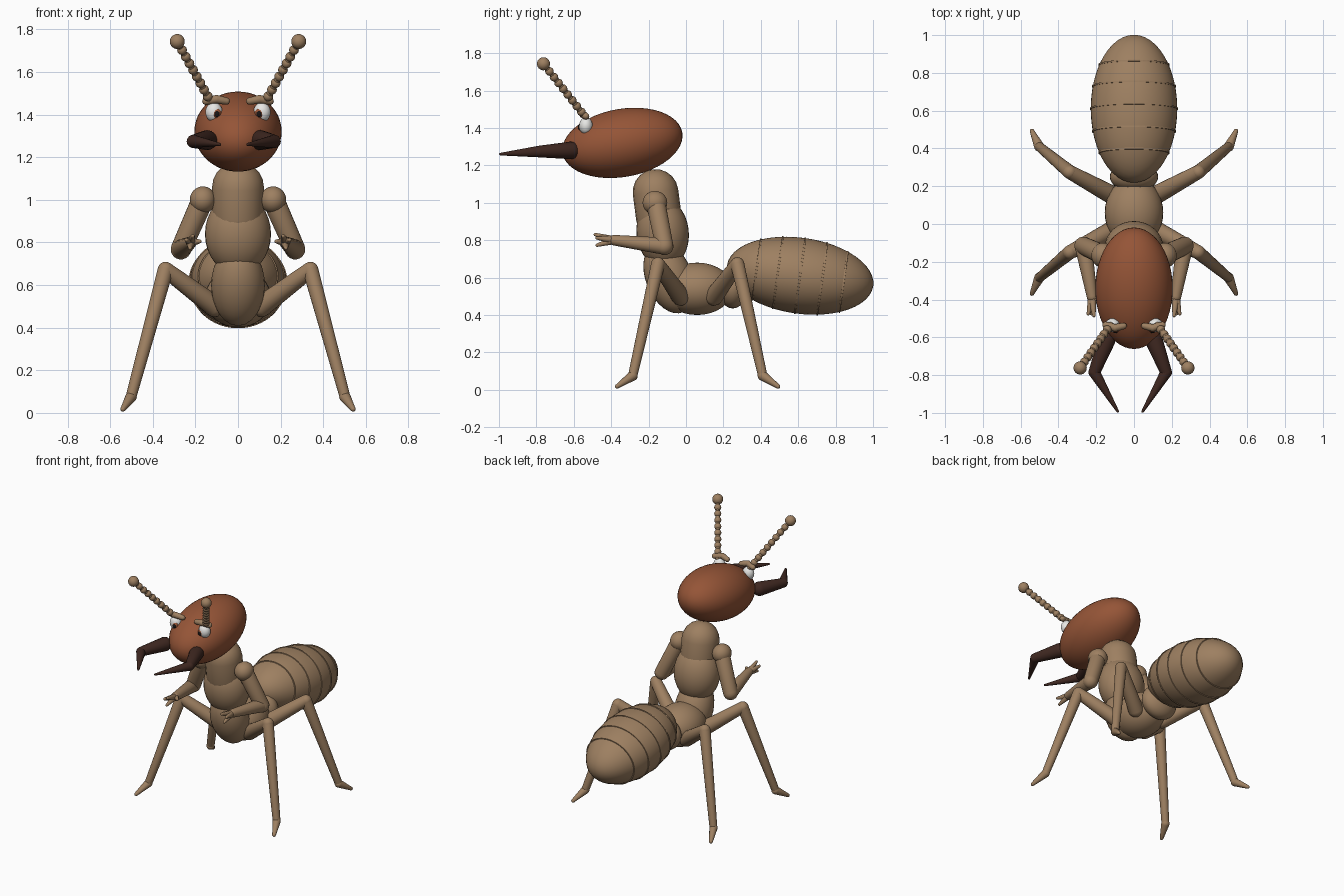
import bpy, bmesh, math
from mathutils import Vector, Matrix

if "Cube" in bpy.data.objects:
    bpy.data.objects.remove(bpy.data.objects["Cube"])


def material(name, rgb):
    m = bpy.data.materials.new(name)
    m.diffuse_color = (*rgb, 1)
    m.use_nodes = True
    m.node_tree.nodes["Principled BSDF"].inputs["Base Color"].default_value = m.diffuse_color
    return m


TAN = material("tan shell", (0.34, 0.215, 0.12))
RUST = material("rust head", (0.30, 0.09, 0.038))
DARK = material("dark brown", (0.05, 0.021, 0.015))
WHITE = material("eye white", (0.8, 0.8, 0.78))
BLACK = material("pupil black", (0.01, 0.008, 0.008))


def finish(bm, name, mat):
    bmesh.ops.recalc_face_normals(bm, faces=bm.faces)
    me = bpy.data.meshes.new(name)
    bm.to_mesh(me)
    bm.free()
    me.materials.append(mat)
    for p in me.polygons:
        p.use_smooth = True
    ob = bpy.data.objects.new(name, me)
    bpy.context.collection.objects.link(ob)
    return ob


def add_ball(bm, centre, radii, tilt=0, seg=32):
    mat = (Matrix.Translation(centre) @ Matrix.Rotation(math.radians(tilt), 4, 'X')
           @ Matrix.Diagonal((*radii, 1)))
    bmesh.ops.create_uvsphere(bm, u_segments=seg, v_segments=seg // 2, radius=1, matrix=mat)


def ball(name, centre, radii, mat, tilt=0, seg=32):
    bm = bmesh.new()
    add_ball(bm, centre, radii, tilt, seg)
    return finish(bm, name, mat)


def add_capsule(bm, a, b, ra, rb, seg=20, steps=5):
    """Tapered rod with round ends, lathed around the line a-b."""
    a, b = Vector(a), Vector(b)
    length = (b - a).length
    frame = Matrix.Translation(a) @ (b - a).to_track_quat('Z', 'Y').to_matrix().to_4x4()
    arc = [math.pi / 2 * i / steps for i in range(steps + 1)]
    profile = [(ra * math.sin(t), -ra * math.cos(t)) for t in arc]
    profile += [(rb * math.cos(t), length + rb * math.sin(t)) for t in arc]
    rings = []
    for r, z in profile[1:-1]:
        rings.append([bm.verts.new(frame @ Vector((r * math.cos(q), r * math.sin(q), z)))
                      for q in (2 * math.pi * i / seg for i in range(seg))])
    for lo, hi in zip(rings, rings[1:]):
        for i in range(seg):
            j = (i + 1) % seg
            bm.faces.new((lo[i], lo[j], hi[j], hi[i]))
    for ring, (r, z) in ((rings[0], profile[0]), (rings[-1], profile[-1])):
        tip = bm.verts.new(frame @ Vector((0, 0, z)))
        for i in range(seg):
            bm.faces.new((ring[i], ring[(i + 1) % seg], tip))


def rods(name, parts, mat, side=1, shift=0):
    """Several tapered rods joined in one object, mirrored when side is -1."""
    bm = bmesh.new()
    for a, b, ra, rb in parts:
        flip = lambda p: (p[0] * side + shift, p[1], p[2])
        add_capsule(bm, flip(a), flip(b), ra, rb)
    return finish(bm, name, mat)


# Head and upright body
ball("head", (0, -0.34, 1.32), (0.205, 0.325, 0.182), RUST, tilt=10, seg=48)
rods("neck", [((0, -0.145, 0.92), (0, -0.163, 1.058), 0.122, 0.122)], TAN)
ball("chest", (0, -0.125, 0.84), (0.155, 0.14, 0.19), TAN, tilt=6)
ball("belly", (0, -0.09, 0.60), (0.126, 0.125, 0.20), TAN, tilt=22)
ball("hips", (0, 0.06, 0.54), (0.155, 0.19, 0.14), TAN)
ball("waist_link", (0, 0.25, 0.55), (0.128, 0.08, 0.115), TAN)

# Abdomen with raised rings
C, A, RX, RZ, TILT = Vector((0, 0.61, 0.61)), 0.395, 0.229, 0.203, -8
ball("abdomen", C, (RX, A, RZ), TAN, tilt=TILT, seg=48)
bm = bmesh.new()
turn = Matrix.Translation(C) @ Matrix.Rotation(math.radians(TILT), 4, 'X')
N = 48
for off in (-0.235, -0.12, 0, 0.12, 0.235):
    loops = []
    for dr, dy in ((-0.01, -0.005), (0.004, -0.004), (0.004, 0.004), (-0.01, 0.005)):
        k = math.sqrt(1 - (off / A) ** 2)
        loops.append([bm.verts.new(turn @ Vector((
            (RX * k + dr) * math.cos(2 * math.pi * i / N), off + dy,
            (RZ * k + dr) * math.sin(2 * math.pi * i / N)))) for i in range(N)])
    for n in range(4):
        lo, hi = loops[n], loops[(n + 1) % 4]
        for i in range(N):
            bm.faces.new((lo[i], lo[(i + 1) % N], hi[(i + 1) % N], hi[i]))
rings = finish(bm, "abdomen_rings", TAN)
for p in rings.data.polygons:
    p.use_smooth = False

for side, label in ((-1, "left"), (1, "right")):
    # Walking legs: thigh, shin and foot
    for pos, hip_y, knee_y, ankle_y, toe_y in (("front", -0.03, -0.15, -0.285, -0.368),
                                               ("rear", 0.15, 0.275, 0.41, 0.492)):
        hip, knee = (0.11, hip_y, 0.50), (0.34, knee_y, 0.672)
        ankle, toe = (0.502, ankle_y, 0.075), (0.54, toe_y, 0.018)
        rods(f"{pos}_leg_{label}", [(hip, knee, 0.05, 0.037), (knee, ankle, 0.037, 0.025),
                                    (ankle, toe, 0.027, 0.012)], TAN, side)

    # Arms with short fingers
    ball(f"shoulder_{label}", (side * 0.165, -0.166, 1.0), (0.061, 0.066, 0.063), TAN)
    elbow, wrist = (0.268, -0.115, 0.768), (0.222, -0.385, 0.80)
    rods(f"arm_{label}", [((0.17, -0.16, 0.99), elbow, 0.052, 0.048),
                          (elbow, wrist, 0.046, 0.028)], TAN, side)
    tips = ((0.212, -0.485, 0.83), (0.242, -0.475, 0.812),
            (0.225, -0.475, 0.773), (0.18, -0.42, 0.805))
    rods(f"hand_{label}", [(wrist, t, 0.022, 0.009) for t in tips], TAN, side)

    # Hooked jaws
    bend = (0.19, -0.785, 1.274)
    rods(f"jaw_{label}", [((0.125, -0.615, 1.28), bend, 0.047, 0.031),
                          (bend, (0.066, -0.992, 1.26), 0.031, 0.007)], DARK, side, -0.02)

    # Eyes, iris, pupil and brow
    ball(f"eye_{label}", (side * 0.113, -0.535, 1.412), (0.04, 0.036, 0.046), WHITE)
    ball(f"iris_{label}", (side * 0.100, -0.558, 1.405), (0.022, 0.016, 0.024), RUST, seg=20)
    ball(f"pupil_{label}", (side * 0.099, -0.568, 1.403), (0.013, 0.010, 0.015), BLACK, seg=20)
    rods(f"brow_{label}", [((0.055, -0.54, 1.463), (0.10, -0.55, 1.472), 0.017, 0.02),
                           ((0.10, -0.55, 1.472), (0.15, -0.535, 1.463), 0.02, 0.018)], TAN, side)

    # Beaded antenna
    base = Vector((side * 0.125, -0.535, 1.455))
    end = Vector((side * 0.285, -0.762, 1.743))
    bm = bmesh.new()
    add_capsule(bm, base, end, 0.016, 0.014)
    for i in range(1, 9):
        add_ball(bm, base.lerp(end, i / 9.3), (0.023,) * 3, seg=16)
    add_ball(bm, end, (0.035,) * 3, seg=24)
    finish(bm, f"antenna_{label}", TAN)
